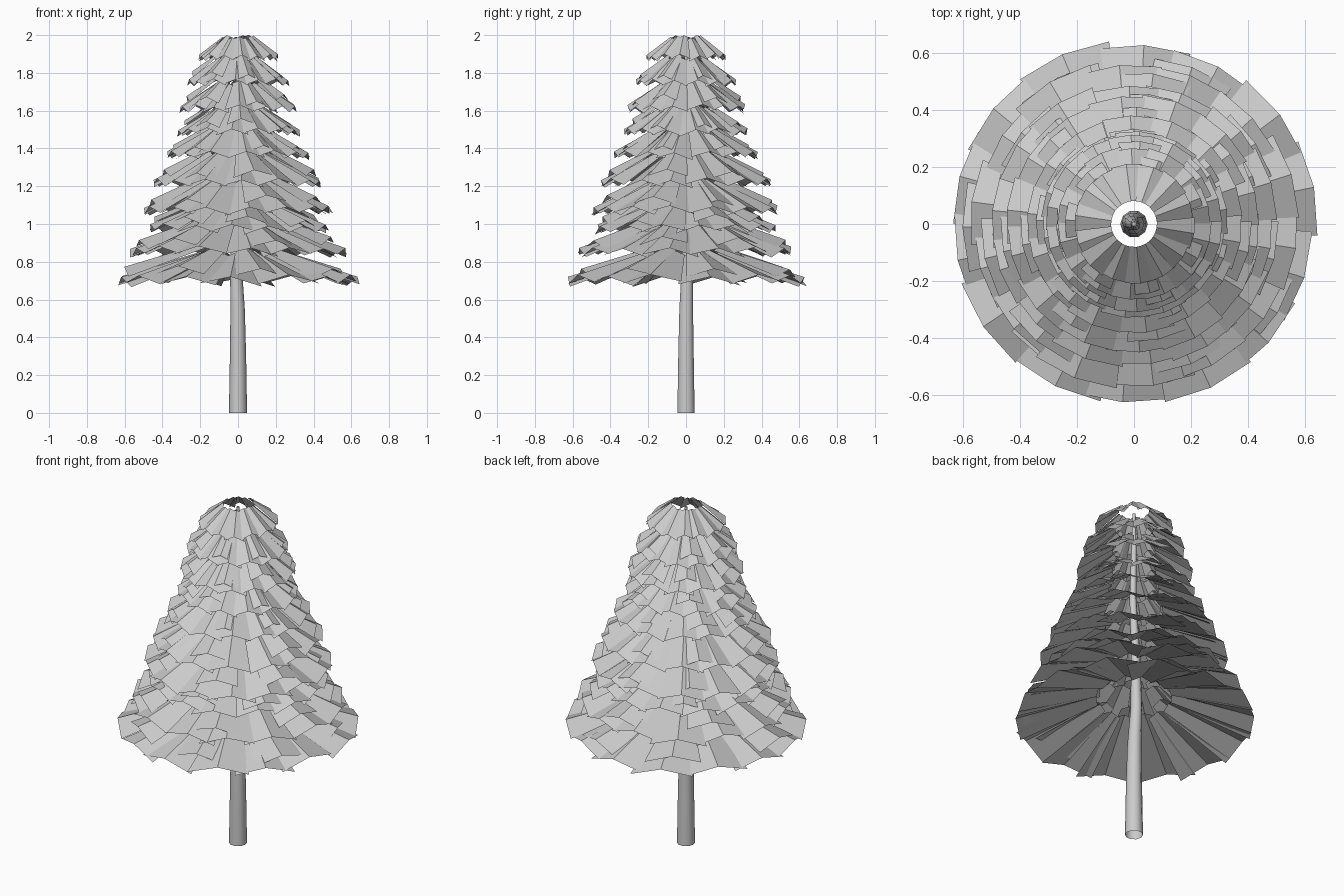
import bpy, bmesh, random
from math import sin, cos, pi
from mathutils import Vector

if "Cube" in bpy.data.objects:
    bpy.data.objects.remove(bpy.data.objects["Cube"])

random.seed(4)


def make_object(name, bm):
    mesh = bpy.data.meshes.new(name)
    bm.to_mesh(mesh)
    bm.free()
    obj = bpy.data.objects.new(name, mesh)
    bpy.context.collection.objects.link(obj)
    return obj


# Trunk: slightly bent, tapering tube, open below (x, y, z, radius)
path = [(0, 0, 0, .048), (0, 0, .3, .043), (-.002, .001, .55, .038),
        (-.011, .007, .78, .031), (-.008, .004, 1.1, .025),
        (.004, -.004, 1.45, .018), (.002, .002, 1.75, .014), (0, 0, 1.97, .008)]
SIDES = 10
bm = bmesh.new()
rings = [[bm.verts.new((x + r * cos(2 * pi * i / SIDES), y + r * sin(2 * pi * i / SIDES), z))
          for i in range(SIDES)] for x, y, z, r in path]
for a, b in zip(rings, rings[1:]):
    for i in range(SIDES):
        j = (i + 1) % SIDES
        bm.faces.new((a[i], a[j], b[j], b[i])).smooth = True
bm.faces.new(rings[-1])
make_object("trunk", bm)


def add_branch(bm, angle, r_in, r_out, z_out, slope, roll):
    """Folded card: a ridge running outwards with two drooping sides on an arc."""
    rows = []
    for r, half_angle, droop in ((r_in, .27, r_out * .04), (r_out, .265, .018 + r_out * .04)):
        row = []
        for s in (-1, 0, 1):
            a = angle + s * half_angle
            z = z_out + (r_out - r) * slope - abs(s) * droop + s * r * .26 * roll
            row.append(bm.verts.new((r * cos(a), r * sin(a), z)))
        rows.append(row)
    for k in (0, 1):
        bm.faces.new((rows[0][k], rows[1][k], rows[1][k + 1], rows[0][k + 1]))


# Foliage tiers: outer radius, height of the ridge tips
tiers = [(.65, .73), (.58, .88), (.485, 1.0), (.505, 1.095), (.455, 1.24),
         (.385, 1.385), (.33, 1.505), (.315, 1.63), (.275, 1.765), (.215, 1.90)]
COUNT = 14
for t, (radius, height) in enumerate(tiers):
    bm = bmesh.new()
    f = t / (len(tiers) - 1)
    slope = .30 + .45 * f
    r_in = radius * (.31 + .065 * f)
    offset = random.uniform(-.1, .1) - pi / 2
    # Main ring of branches
    for i in range(COUNT):
        shrink = random.uniform(.96, 1.0)
        add_branch(bm, 2 * pi * i / COUNT + offset + random.uniform(-.05, .05),
                   r_in, radius * shrink, height + random.uniform(-.012, .004),
                   slope, random.uniform(-.06, .06))
    # Shorter branches filling in between, just above
    if t < len(tiers) - 1:
        for i in range(COUNT // 2):
            shrink = random.uniform(.86, .93)
            add_branch(bm, 4 * pi * (i + .25) / COUNT + offset + random.uniform(-.15, .15),
                       r_in * .9, radius * shrink,
                       height + radius * (1 - shrink) * slope + random.uniform(.0, .03),
                       slope, random.uniform(-.06, .06))
    make_object(f"foliage_tier_{t + 1}", bm)
